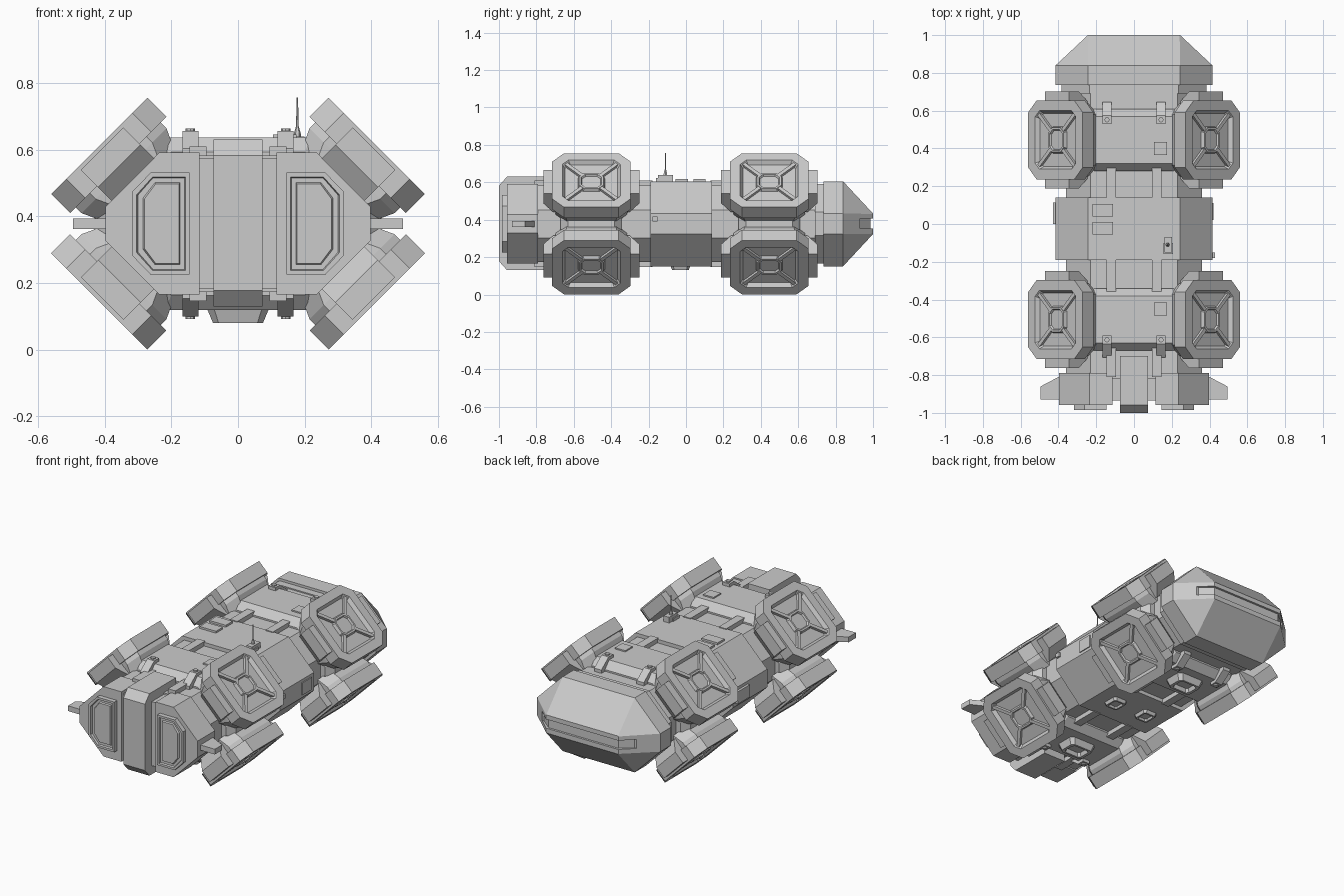
import bpy, bmesh, math
from mathutils import Vector

if "Cube" in bpy.data.objects:
    bpy.data.objects.remove(bpy.data.objects["Cube"])

ZC = 0.378            # height of the hull axis
S = math.sqrt(0.5)
PODS = (-0.506, 0.445)


def octagon(a, b, c):
    return [(a, b - c), (a - c, b), (c - a, b), (-a, b - c),
            (-a, c - b), (c - a, -b), (a - c, -b), (a, c - b)]


def loft(bm, rings):
    """Skin a stack of equal-length point rings and cap both ends."""
    vs = [[bm.verts.new(p) for p in r] for r in rings]
    n = len(vs[0])
    for a, b in zip(vs, vs[1:]):
        for i in range(n):
            bm.faces.new((a[i], a[(i + 1) % n], b[(i + 1) % n], b[i]))
    bm.faces.new(vs[0])
    bm.faces.new(vs[-1])


def finish(name, bm):
    bmesh.ops.recalc_face_normals(bm, faces=bm.faces[:])
    me = bpy.data.meshes.new(name)
    bm.to_mesh(me)
    bm.free()
    ob = bpy.data.objects.new(name, me)
    bpy.context.collection.objects.link(ob)
    return ob


def solid(name, *stacks):
    bm = bmesh.new()
    for rings in stacks:
        loft(bm, rings)
    return finish(name, bm)


def hull(name, stations):
    """Octagonal hull piece from (y, half width, half height, chamfer)."""
    return solid(name, [[(x, y, ZC + z) for x, z in octagon(a, b, c)] for y, a, b, c in stations])


def box(x0, x1, y0, y1, z0, z1):
    return [[(x0, y0, z), (x1, y0, z), (x1, y1, z), (x0, y1, z)] for z in (z0, z1)]


def prism_x(prof, x0, x1):
    return [[(x, y, z) for y, z in prof] for x in (x0, x1)]


# Hull sections
hull("hull_core", [(-0.82, .36, .205, .13), (0.78, .36, .205, .13)])
hull("middle_hull", [(-0.19, .415, .227, .172), (0.14, .415, .227, .172)])
for label, yc in zip(("front", "rear"), PODS):
    hull(label + "_pod_hull", [(yc - .165, .39, .215, .19), (yc - .125, .43, .259, .21),
                               (yc + .125, .43, .259, .21), (yc + .165, .39, .215, .19)])
tail = hull("tail_hull", [(0.735, .415, .227, .172), (0.84, .415, .227, .172), (1.0, .244, .055, .002)])
hull("tail_collar", [(0.69, .385, .212, .15), (0.75, .385, .212, .15)])

# Slit window wrapped round the tail
u = [(-.5, .93), (-.305, .93), (-.235, .987), (.235, .987), (.305, .93), (.5, .93), (.5, 1.1), (-.5, 1.1)]
cut = solid("slit_cutter", [[(x, y, z) for x, y in u] for z in (.352, .406)])
cut.hide_render = True
cut.hide_viewport = True
cut.display_type = 'WIRE'
m = tail.modifiers.new("slit", 'BOOLEAN')
m.operation = 'DIFFERENCE'
m.solver = 'EXACT'
m.object = cut

# Nose: central spine, side halves, stepped door panels and fins
solid("nose_spine", prism_x([(-.70, .63), (-.957, .63), (-1, .582), (-1, .178), (-.957, .13), (-.70, .13)], -.073, .073))
hull("nose_core", [(-.935, .36, .195, .15), (-.79, .36, .195, .15)])
half = [(.115, .213), (.236, .213), (.398, .05), (.398, -.05), (.236, -.213), (.115, -.213)]
door = [(.145, .153), (.262, .153), (.318, .095), (.318, -.095), (.262, -.153), (.145, -.153)]


def inset(k):
    cx = .225
    return [(cx + (x - cx) * (1 - k / .085), z * (1 - k / .153)) for x, z in door]


for side, s in (("left", -1), ("right", 1)):
    solid(side + "_nose_half", [[(s * x, y, ZC + z) for x, z in half] for y in (-.958, -.79)])
    steps = [(-.94, 0), (-.985, 0), (-.985, .013), (-.973, .016), (-.973, .03), (-.982, .034)]
    solid(side + "_nose_door", [[(s * x, y, ZC + z) for x, z in inset(k)] for y, k in steps])
    fin = [(.36, -.80), (.40, -.81), (.495, -.86), (.495, -.93), (.36, -.93)]
    solid(side + "_fin", [[(s * x, y, z) for x, y in fin] for z in (.362, .394)])


# Thruster pads: four per pod, set on the 45 degree flanks
def thruster(name, yc, sx, sz):
    def f(t, y, d):
        return (sx * (.416 + (t + d) * S), yc + y, ZC + sz * (.233 + (d - t) * S))

    def stack(bm, layers):
        loft(bm, [[f(t, y, d) for t, y in octagon(a, b, c)] for d, a, b, c in layers])

    bm = bmesh.new()
    # collar, frame and recessed floor
    stack(bm, [(-.17, .15, .19, .06), (-.105, .18, .195, .06), (-.08, .18, .195, .06),
               (-.08, .204, .21, .064), (0, .204, .21, .064), (0, .152, .155, .032),
               (-.022, .138, .141, .028)])
    # octagonal hub with a shallow dish
    stack(bm, [(-.03, .068, .075, .03), (-.004, .058, .065, .026), (-.004, .048, .055, .022),
               (-.014, .043, .05, .02)])
    # diagonal ribs
    for a in (-1, 1):
        for b in (-1, 1):
            p, q = Vector((a * .045, b * .05)), Vector((a * .14, b * .143))
            w = (q - p).normalized().orthogonal() * .01
            loft(bm, [[f(v.x, v.y, d) for v in (p + w, p - w, q - w, q + w)] for d in (-.03, -.006)])
    # end struts folding back to the hull
    for b in (-1, 1):
        prof = [(.19, -.012), (.257, -.012), (.257, -.085), (.205, -.15), (.13, -.15), (.17, -.05)]
        loft(bm, [[f(t, b * y, d) for y, d in prof] for t in (-.09, .09)])
    finish(name, bm)


for label, yc in zip(("front", "rear"), PODS):
    for sx, side in ((-1, "left"), (1, "right")):
        for sz, level in ((-1, "lower"), (1, "upper")):
            thruster(f"{label}_{level}_{side}_thruster", yc, sx, sz)

# Strap clamps with bolts, above and below, at the outer end of each pod
for label, yc, e in (("front", PODS[0], -1), ("rear", PODS[1], 1)):
    bm = bmesh.new()
    for sz in (-1, 1):
        for x in (-.143, .143):
            prof = [(.085, .24), (.085, .278), (.13, .278), (.2, .225), (.2, .19), (.16, .19)]
            loft(bm, [[(xx, yc + e * y, ZC + sz * z) for y, z in prof] for xx in (x - .024, x + .024)])
            bolt = [(x + .014 * math.cos(k * math.pi / 4), yc + e * .107 + .014 * math.sin(k * math.pi / 4)) for k in range(8)]
            loft(bm, [[(p, q, ZC + sz * z) for p, q in bolt] for z in (.27, .286)])
    finish(label + "_clamps", bm)

# Neck rails joining the hull sections
solid("neck_rails", *[box(x - .025, x + .025, y0, y1, ZC + s * .217 - .015, ZC + s * .217 + .015)
                      for x in (-.12, .12) for s in (-1, 1)
                      for y0, y1 in ((.13, .31), (-.37, -.18), (-.81, -.64))])

# Top and side access panels
solid("top_panels", box(-.22, -.11, .04, .105, .59, .617), box(-.22, -.11, -.055, .01, .59, .617),
      box(.105, .175, .365, .435, .62, .645), box(.105, .175, -.485, -.415, .62, .645))
solid("side_panels", box(.40, .421, .02, .11, .34, .415), box(-.43, -.40, 0, .115, .34, .415))
solid("side_lamp", box(.40, .428, -.18, -.152, .39, .416))


# Belly hatches: tapered boxes with a recessed face
def hatch(x, y, z, a, b, h):
    ks = ((.02, 1), (-h, .75), (-h, .58), (-h * .4, .5))
    return [[(x + p, y + q, z + dz) for p, q in octagon(a * k, b * k, min(a, b) * k * .3)] for dz, k in ks]


solid("pod_belly_hatches", *[hatch(0, yc, .12, .10, .075, .04) for yc in PODS])
solid("middle_belly_hatches", *[hatch(x, -.03, .152, .055, .06, .02) for x in (-.11, .11)])

# Antenna with stepped base
solid("antenna_base", box(.155, .207, -.16, -.10, .59, .622), box(.162, .2, -.15, -.07, .59, .64))
ring = lambda r, z: [(.178 + r * math.cos(k * math.pi / 3), -.11 + r * math.sin(k * math.pi / 3), z) for k in range(6)]
solid("antenna_mast", [ring(.012, .63), ring(.010, .65), ring(.004, .67), ring(.002, .757)])
